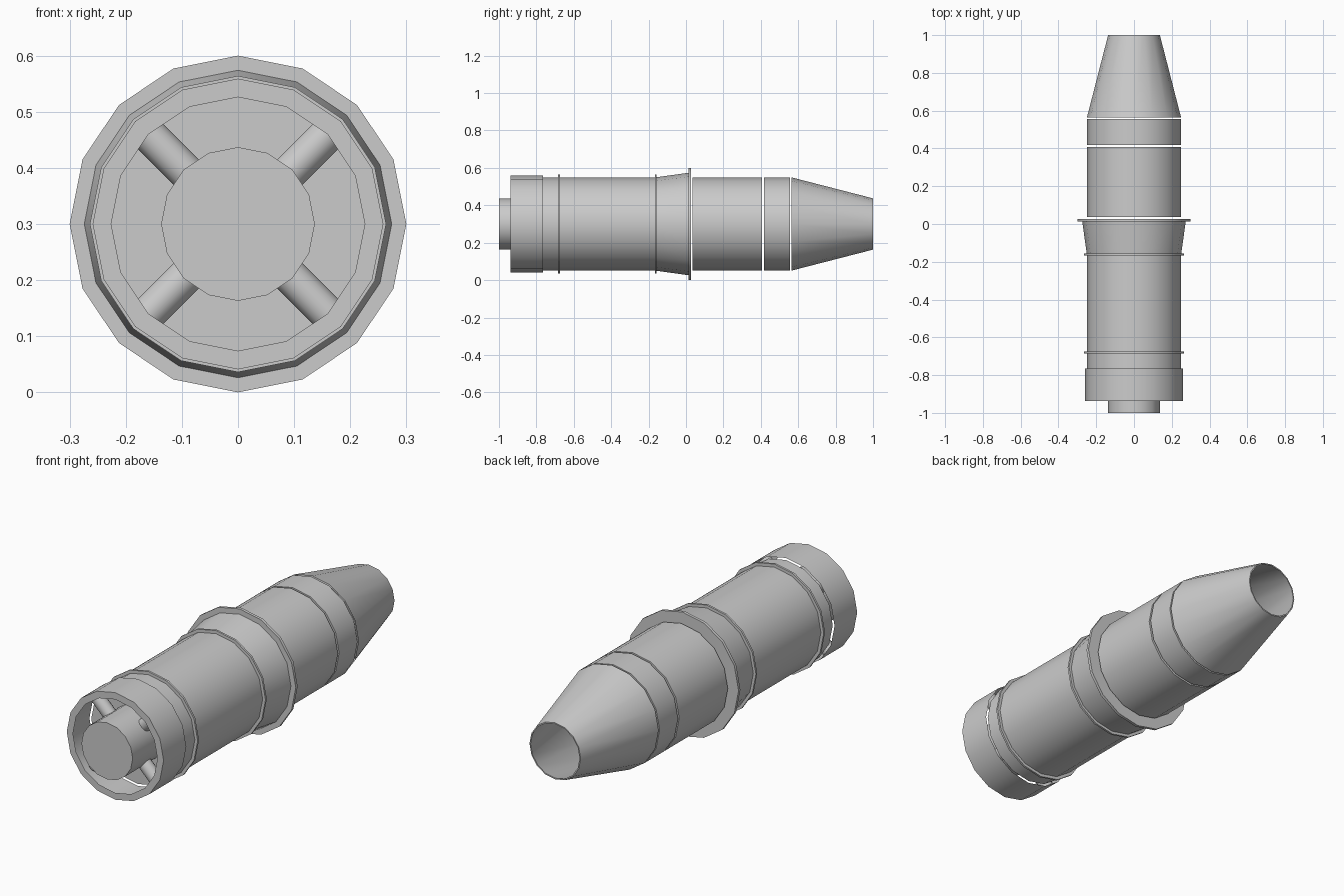
import bpy, bmesh
from math import sin, cos, pi, radians
from mathutils import Vector, Matrix

if "Cube" in bpy.data.objects:
    bpy.data.objects.remove(bpy.data.objects["Cube"])

AXIS_Z = 0.3
SIDES = 16


def finish(name, bm):
    bmesh.ops.recalc_face_normals(bm, faces=bm.faces)
    mesh = bpy.data.meshes.new(name)
    bm.to_mesh(mesh)
    bm.free()
    ob = bpy.data.objects.new(name, mesh)
    bpy.context.collection.objects.link(ob)
    bpy.ops.object.select_all(action='DESELECT')
    ob.select_set(True)
    bpy.context.view_layer.objects.active = ob
    bpy.ops.object.shade_smooth_by_angle(angle=radians(30))
    return ob


def lathe(name, profile, cap_start=False, cap_end=False):
    """Revolve (radius, y) points around the long axis."""
    bm = bmesh.new()
    rings = []
    for r, y in profile:
        rings.append([bm.verts.new((r * sin(2 * pi * i / SIDES), y,
                                    AXIS_Z + r * cos(2 * pi * i / SIDES)))
                      for i in range(SIDES)])
    for a, b in zip(rings, rings[1:]):
        for i in range(SIDES):
            j = (i + 1) % SIDES
            bm.faces.new((a[i], a[j], b[j], b[i]))
    if cap_start:
        bm.faces.new(rings[0])
    if cap_end:
        bm.faces.new(rings[-1])
    return finish(name, bm)


def drum(name, r0, y0, y1, r1=None):
    return lathe(name, [(r0, y0), (r1 or r0, y1)], True, True)


# Main barrel sections, separated by narrow gaps
drum("rear_barrel", 0.249, -0.765, 0.012)
drum("middle_barrel", 0.249, 0.036, 0.407)
drum("front_barrel", 0.249, 0.417, 0.557)

# Raised bands, flared skirt and wide flange
drum("band_a", 0.264, -0.685, -0.675)
drum("band_b", 0.264, -0.167, -0.157)
drum("flared_skirt", 0.25, -0.157, 0.013, 0.274)
drum("flange", 0.3, 0.013, 0.027)

# Tapered hollow nozzle with a thin rim
lathe("nozzle", [(0.249, 0.565), (0.137, 1.0), (0.131, 1.0), (0.243, 0.565)])

# Intake ring: front lip, open at the back around the barrel
lathe("intake_ring", [(0.226, -0.938), (0.259, -0.938), (0.259, -0.765)])

# Central hub
drum("hub", 0.137, -1.0, -0.765)

# Four diagonal struts joining hub and ring
for k in range(4):
    a = pi / 4 + k * pi / 2
    d = Vector((cos(a), 0, sin(a)))
    bm = bmesh.new()
    rot = d.to_track_quat('Z', 'Y').to_matrix().to_4x4()
    mid = Vector((0, -0.845, AXIS_Z)) + d * 0.18
    bmesh.ops.create_cone(bm, cap_ends=True, segments=16, radius1=0.032,
                          radius2=0.032, depth=0.14,
                          matrix=Matrix.Translation(mid) @ rot)
    finish(f"strut_{k + 1}", bm)
